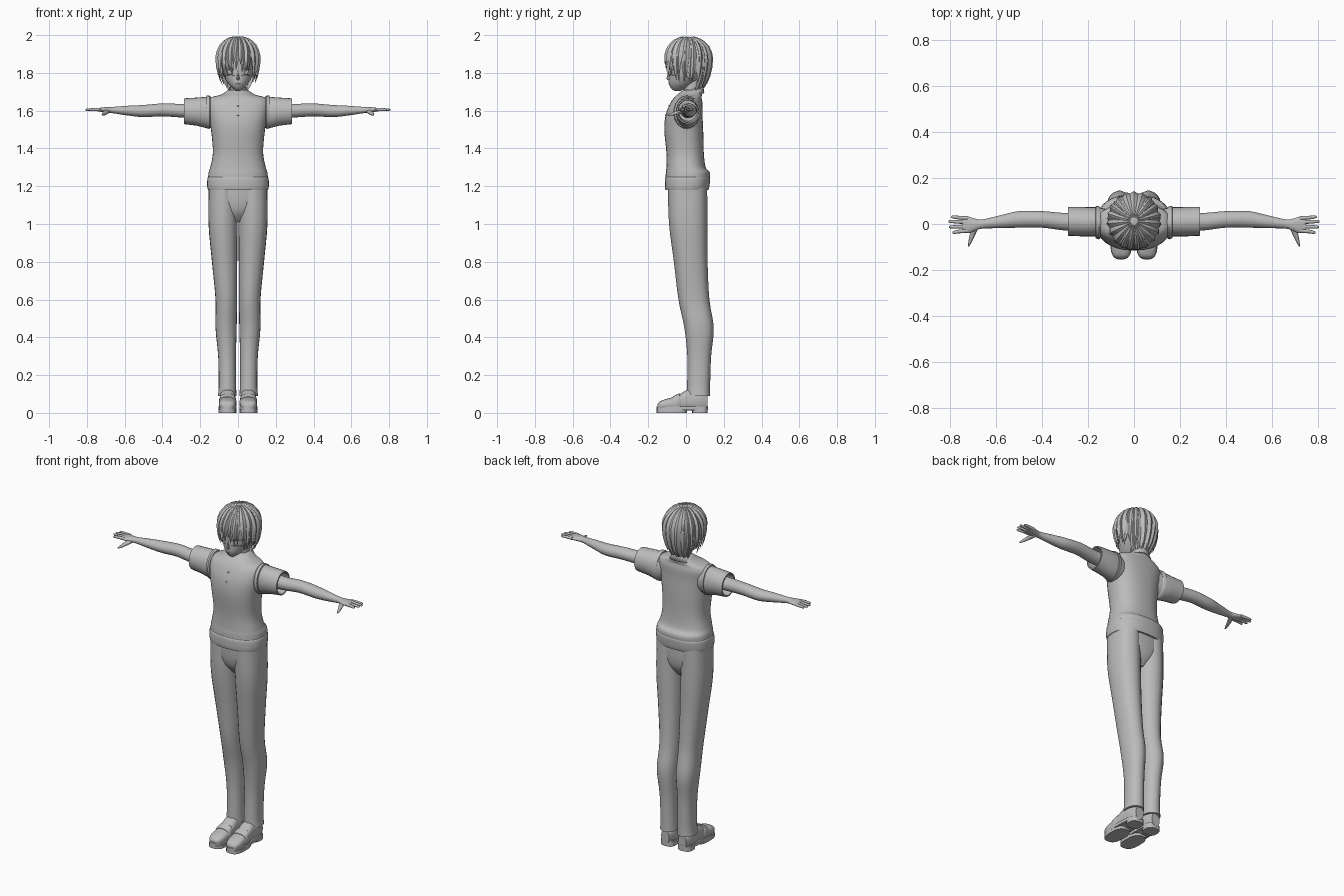
import bpy, bmesh, math, random
from mathutils import Vector

random.seed(4)
cube = bpy.data.objects.get("Cube")
if cube:
    bpy.data.objects.remove(cube, do_unlink=True)

grey = bpy.data.materials.new("plain_grey")
grey.use_nodes = True
grey.diffuse_color = (.5, .5, .5, 1)
grey.node_tree.nodes["Principled BSDF"].inputs["Base Color"].default_value = grey.diffuse_color


def finish(name, bm, mirror=False, angle=40):
    """Turn a bmesh into a shaded object, optionally mirrored across x."""
    bmesh.ops.recalc_face_normals(bm, faces=bm.faces[:])
    mesh = bpy.data.meshes.new(name)
    bm.to_mesh(mesh)
    bm.free()
    mesh.materials.append(grey)
    obj = bpy.data.objects.new(name, mesh)
    bpy.context.collection.objects.link(obj)
    bpy.context.view_layer.objects.active = obj
    obj.select_set(True)
    bpy.ops.object.shade_smooth_by_angle(angle=math.radians(angle))
    obj.select_set(False)
    if mirror:
        obj.modifiers.new("Mirror", "MIRROR")
    return obj


def smooth_rows(rows, steps):
    """Catmull-Rom interpolation between control rows."""
    rows = [Vector(r) for r in rows]
    if steps == 1:
        return rows
    out = []
    for i in range(len(rows) - 1):
        a, b, c, d = rows[max(i - 1, 0)], rows[i], rows[i + 1], rows[min(i + 2, len(rows) - 1)]
        for k in range(steps):
            t = k / steps
            out.append(b + (c - a) * (t / 2) + (a * 2 - b * 5 + c * 4 - d) * (t * t / 2)
                       + (b * 3 - a - c * 3 + d) * (t ** 3 / 2))
    return out + [rows[-1]]


def bridge(bm, rings):
    """Skin a list of vertex rings and cap both ends."""
    count = len(rings[0])
    for low, high in zip(rings, rings[1:]):
        for i in range(count):
            j = (i + 1) % count
            bm.faces.new((low[i], low[j], high[j], high[i]))
    bm.faces.new(rings[0])
    bm.faces.new(rings[-1])


def loft(name, axis, rows, sides=24, power=2, steps=4, mirror=False, crease=0):
    """Rows are (position on axis, centre u, centre v, radius u, radius v)."""
    bm = bmesh.new()
    rings = []
    for t, cu, cv, ru, rv in smooth_rows(rows, steps):
        ring = []
        for i in range(sides):
            a = math.tau * i / sides
            c, s = math.cos(a), math.sin(a)
            bump = 1 + crease * (i in (sides // 4, sides * 3 // 4))
            u = cu + ru * math.copysign(abs(c) ** (2 / power), c)
            v = cv + rv * bump * math.copysign(abs(s) ** (2 / power), s)
            place = {"x": (t, u, v), "y": (u, t, v), "z": (u, v, t)}[axis]
            ring.append(bm.verts.new(place))
        rings.append(ring)
    bridge(bm, rings)
    return finish(name, bm, mirror)


def ball(name, place, size, mirror=False):
    bm = bmesh.new()
    bmesh.ops.create_uvsphere(bm, u_segments=16, v_segments=10, radius=1)
    bmesh.ops.scale(bm, vec=size, verts=bm.verts)
    bmesh.ops.translate(bm, vec=place, verts=bm.verts)
    return finish(name, bm, mirror)


# Knitted vest with a loose hem
loft("vest", "z", [
    (1.18, 0, .005, .155, .11), (1.21, 0, .006, .16, .114), (1.27, 0, .01, .156, .117),
    (1.3, 0, 0, .147, .104), (1.38, 0, -.005, .133, .099), (1.5, 0, -.012, .143, .103),
    (1.58, 0, -.01, .157, .097), (1.64, 0, .002, .163, .085), (1.67, 0, .01, .142, .072),
    (1.685, 0, .02, .09, .066), (1.71, 0, .035, .052, .048)], sides=40, power=2.4)
loft("vest_hem", "z", [(1.18, 0, .005, .159, .114), (1.2, 0, .006, .163, .118),
                       (1.24, 0, .008, .162, .119), (1.25, 0, .008, .156, .112)], 40, 2.4)

# Short sleeves, hollow at the cuff, and armhole trim
loft("sleeve", "x", [
    (.12, .01, 1.59, .055, .075), (.165, .01, 1.59, .064, .083), (.22, .01, 1.595, .064, .074),
    (.287, .012, 1.597, .063, .068), (.287, .012, 1.597, .056, .061),
    (.2, .01, 1.6, .05, .055)], steps=1, mirror=True)
loft("armhole_trim", "x", [(.145, .005, 1.592, .066, .083), (.152, .005, 1.592, .072, .088),
                           (.166, .008, 1.592, .07, .087), (.168, .008, 1.592, .06, .08)],
     steps=1, mirror=True)

# Arm, palm and fingers
loft("arm", "x", [
    (.19, .01, 1.6, .041, .04), (.3, .01, 1.6, .038, .036), (.4, .02, 1.604, .036, .034),
    (.5, .02, 1.598, .036, .032), (.58, .01, 1.6, .028, .026), (.66, 0, 1.603, .02, .017),
    (.69, -.003, 1.604, .026, .015), (.72, -.004, 1.605, .036, .012),
    (.745, -.003, 1.605, .034, .008)], mirror=True)
for finger, base, tip, reach in (("index", -.029, -.037, .79), ("middle", -.011, -.013, .805),
                                 ("ring", .008, .011, .807), ("little", .025, .031, .795)):
    middle = (base + tip) / 2
    loft(finger + "_finger", "x", [
        (.725, base, 1.606, .009, .009), (.765, middle, 1.606, .008, .008),
        (reach - .006, tip, 1.605, .006, .006), (reach, tip, 1.605, .002, .002)],
        sides=10, steps=2, mirror=True)
loft("thumb", "y", [(-.005, .688, 1.6, .016, .012), (-.04, .7, 1.59, .013, .011),
                    (-.075, .712, 1.582, .008, .008), (-.097, .719, 1.578, .003, .003)],
     sides=10, mirror=True)

# Trousers with a pressed crease
loft("trouser_seat", "z", [(1.2, 0, .008, .156, .1), (1.12, 0, .01, .15, .098),
                           (1.06, 0, .012, .1, .085), (1.01, 0, .015, .04, .05)], 32, 2.3)
loft("trouser_leg", "z", [
    (1.2, .078, .008, .077, .099), (1.0, .079, .012, .077, .097), (.8, .071, .025, .067, .085),
    (.6, .062, .042, .057, .078), (.45, .063, .069, .056, .074), (.3, .058, .07, .047, .06),
    (.15, .056, .067, .046, .058), (.09, .057, .066, .049, .059)],
    power=2.3, mirror=True, crease=.05)

# Loafers: upper, strap, sole and heel
loft("shoe_upper", "y", [
    (-.15, .056, .035, .02, .012), (-.138, .056, .04, .035, .021), (-.11, .056, .043, .044, .029),
    (-.07, .055, .048, .045, .035), (-.03, .055, .057, .043, .044), (.01, .055, .067, .042, .055),
    (.07, .056, .067, .04, .055), (.115, .056, .055, .026, .036)], power=2.6, mirror=True)
loft("shoe_strap", "y", [(-.07, .055, .049, .045, .037), (-.066, .055, .05, .047, .04),
                         (-.035, .055, .056, .046, .047), (-.03, .055, .056, .043, .044)],
     power=2.6, steps=1, mirror=True)
for part, low, high, centre, width, length in (("shoe_welt", .016, .034, -.02, .048, .136),
                                               ("front_sole", 0, .02, -.075, .047, .08),
                                               ("heel", 0, .03, .074, .042, .041)):
    loft(part, "z", [(low, .056, centre, width, length), (high, .056, centre, width, length)],
         power=2.8, steps=1, mirror=True)

# Neck and head
loft("neck", "z", [(1.6, 0, .03, .055, .05), (1.68, 0, .033, .042, .043),
                   (1.78, 0, .035, .041, .045)])
loft("head", "z", [
    (1.704, 0, -.045, .008, .014), (1.715, 0, -.04, .024, .036), (1.74, 0, -.025, .05, .065),
    (1.78, 0, -.002, .074, .09), (1.82, 0, .01, .084, .102), (1.88, 0, .015, .09, .105),
    (1.94, 0, .015, .073, .088), (1.975, 0, .015, .04, .05)], sides=32)
loft("nose", "z", [(1.762, 0, -.088, .005, .006), (1.77, 0, -.092, .008, .011),
                   (1.79, 0, -.092, .004, .006), (1.815, 0, -.09, .003, .003)], 8)
ball("mouth", (0, -.092, 1.742), (.014, .004, .002))
ball("eye", (.041, -.079, 1.806), (.014, .005, .016), True)
ball("ear", (.086, .02, 1.8), (.01, .02, .03), True)
for line, height, thick in (("upper_lash", 1.822, .004), ("lower_lash", 1.79, .0015)):
    loft(line, "x", [(.018, -.09, height - .005, .001, .001), (.04, -.083, height, .005, thick),
                     (.067, -.055, height - .004, .004, .001)], 8, mirror=True)

# Shirt collar: a folded band, open at the throat
bm = bmesh.new()
previous = None
for i in range(13):
    top, low = math.radians(4 + 176 * i / 12), math.radians(38 + 142 * i / 12)
    rise = 1.662 + .08 * (1 - math.cos(top)) / 2
    drop = 1.648 + .045 * (1 - math.cos(low)) / 2
    pair = (bm.verts.new((.052 * math.sin(top), .015 - .075 * math.cos(top), rise)),
            bm.verts.new((.088 * math.sin(low), .005 - .092 * math.cos(low), drop)))
    if previous:
        bm.faces.new((previous[0], pair[0], pair[1], previous[1]))
    previous = pair
collar = finish("shirt_collar", bm, True)
collar.modifiers.new("Thickness", "SOLIDIFY").thickness = .006
for height, depth in ((1.625, -.09), (1.575, -.107)):
    ball("button", (0, depth, height), (.005, .004, .005))

# Hair: a trimmed cap covered by tapered locks
crown = Vector((0, .012, 1.868))
radii = Vector((.112, .122, .122))


def scalp(turn, polar, scale=1):
    """Point on the hair surface; turn 0 is the front, polar 0 the top."""
    ring, lift = math.sin(polar), math.cos(polar)
    drop = radii.z if lift > 0 else .2
    return crown + scale * Vector((radii.x * ring * math.sin(turn),
                                   -radii.y * ring * math.cos(turn), drop * lift))


bm = bmesh.new()
bmesh.ops.create_uvsphere(bm, u_segments=32, v_segments=20, radius=1)
bmesh.ops.scale(bm, vec=radii, verts=bm.verts)
bmesh.ops.translate(bm, vec=crown, verts=bm.verts)
bmesh.ops.delete(bm, geom=[v for v in bm.verts if v.co.z < (1.87 if v.co.y < -.02 else 1.79)],
                 context="VERTS")
finish("hair_cap", bm)


def lock(bm, turn, start, end, width, scale, sway):
    rings = []
    for k in range(9):
        t = k / 8
        polar = math.radians(start + (end - start) * t)
        angle = turn + sway * t * t
        here = scalp(angle, polar, scale)
        out = (here - crown).normalized()
        side = Vector((math.cos(angle), math.sin(angle), 0))
        w = width * max(.02, min(1, .35 + 2 * t) * (1 - t ** 3))
        thick = w * .3
        rings.append([bm.verts.new(p) for p in (here - side * w - out * thick, here + out * thick,
                                                here + side * w - out * thick, here - out * thick * 2)])
    bridge(bm, rings)


bm = bmesh.new()
for layer, count, scale in ((0, 22, 1.0), (1, 19, 1.03)):
    for i in range(count):
        turn = math.tau * (i + layer / 2) / count
        back = (1 - math.cos(turn)) / 2
        end = 108 + 30 * back ** .7 + random.uniform(-6, 7) - 8 * layer
        lock(bm, turn, 8 + 6 * layer, end, .026, scale, random.uniform(-.12, .12))
for i in range(7):
    lock(bm, math.pi + (i - 3) * .3, 70, 150 + random.uniform(-5, 9), .022, .98, 0)
finish("hair_locks", bm, angle=30)
